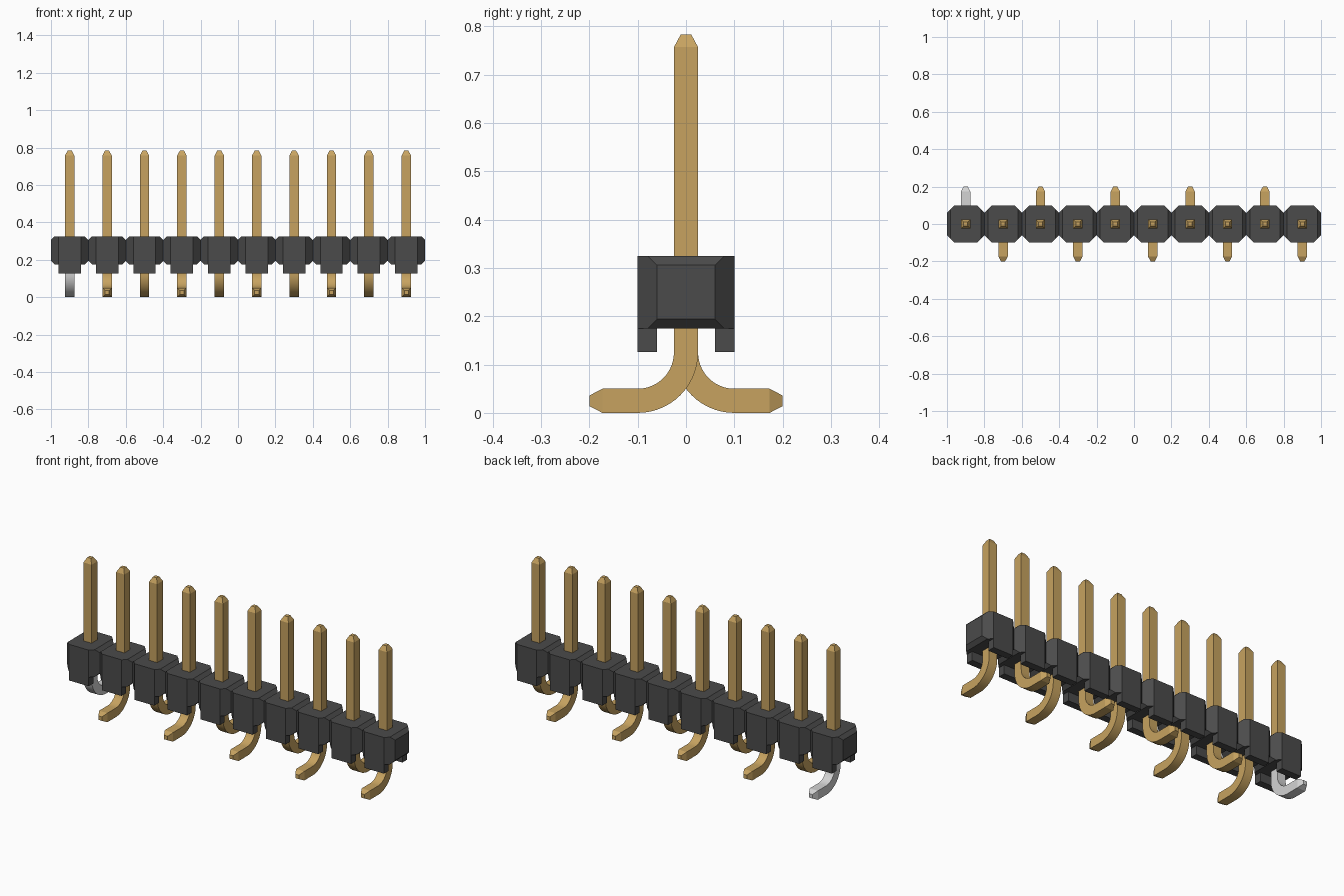
import bpy, bmesh
from math import sin, cos, pi, radians
from mathutils import Vector

cube = bpy.data.objects.get("Cube")
if cube:
    bpy.data.objects.remove(cube, do_unlink=True)

PITCH, COUNT = 0.2, 10
FIRST_X = -PITCH * (COUNT - 1) / 2


def material(name, color):
    m = bpy.data.materials.new(name)
    m.use_nodes = True
    m.diffuse_color = (*color, 1)
    m.node_tree.nodes["Principled BSDF"].inputs["Base Color"].default_value = (*color, 1)
    return m


def finish(name, bm, mats):
    bmesh.ops.recalc_face_normals(bm, faces=bm.faces)
    mesh = bpy.data.meshes.new(name)
    bm.to_mesh(mesh)
    bm.free()
    for m in mats:
        mesh.materials.append(m)
    return mesh


def place(name, mesh, location, turn=0):
    ob = bpy.data.objects.new(name, mesh)
    ob.location = location
    ob.rotation_euler.z = turn
    bpy.context.collection.objects.link(ob)
    return ob


black = material("black plastic", (0.07, 0.07, 0.07))
gold = material("gold plating", (0.57, 0.365, 0.117))
silver = material("silver plating", (0.65, 0.65, 0.65))


# Housing segment: octagonal block with bevelled end edges
def housing_mesh():
    half, flat, bevel = 0.1, 0.06, 0.019
    low, high = 0.175, 0.325
    bm = bmesh.new()
    for sx in (-1, 1):
        for sy in (-1, 1):
            for z, inward in ((low, bevel), (high, -bevel)):
                bm.verts.new((sx * flat, sy * half, z))
                bm.verts.new((sx * (half - bevel), sy * (flat + bevel), z))
                bm.verts.new((sx * half, sy * flat, z + inward))
    bmesh.ops.convex_hull(bm, input=bm.verts)
    bmesh.ops.dissolve_limit(bm, angle_limit=0.01, verts=bm.verts, edges=bm.edges)

    # Standoff feet: front and back strips pulled down from the underside
    for axis in (Vector((1, 0, 0)), Vector((0, 1, 0))):
        for s in (-1, 1):
            bmesh.ops.bisect_plane(bm, geom=bm.verts[:] + bm.edges[:] + bm.faces[:],
                                   plane_co=axis * s * flat, plane_no=axis)
    bm.normal_update()
    strips = []
    for f in bm.faces:
        c = f.calc_center_median()
        if abs(c.z - low) < 0.001 and abs(c.x) < flat - 0.001 and abs(c.y) > flat + 0.001:
            strips.append(f)
    result = bmesh.ops.extrude_face_region(bm, geom=strips)
    moved = [v for v in result["geom"] if isinstance(v, bmesh.types.BMVert)]
    bmesh.ops.translate(bm, verts=moved, vec=(0, 0, -0.049))
    bmesh.ops.delete(bm, geom=[f for f in strips if f.is_valid], context="FACES_ONLY")
    bmesh.ops.dissolve_limit(bm, angle_limit=0.01, verts=bm.verts, edges=bm.edges)
    return finish("housing", bm, [black])


# Bent pin: square section swept down, round the bend and out along +y
def pin_mesh(name, lower):
    h, tip, r, split = 0.025, 0.011, 0.1, 0.25
    # Each station: y, z, bend angle, half thickness
    path = [(0, 0.783, 0, tip), (0, 0.757, 0, h), (0, split, 0, h)]
    steps = 14
    for i in range(steps + 1):
        a = pi / 2 * i / steps
        path.append((r - r * cos(a), h + r - r * sin(a), a, h))
    path += [(0.173, h, pi / 2, h), (0.2, h, pi / 2, tip)]
    bm = bmesh.new()
    rings = []
    for y, z, a, t in path:
        rings.append([bm.verts.new((u * t, y + v * t * cos(a), z + v * t * sin(a)))
                      for u, v in ((-1, -1), (1, -1), (1, 1), (-1, 1))])
    for p, q in zip(rings, rings[1:]):
        for k in range(4):
            n = (k + 1) % 4
            bm.faces.new((p[k], p[n], q[n], q[k]))
    bm.faces.new(rings[0])
    bm.faces.new(rings[-1])
    for f in bm.faces:
        f.smooth = True
        f.material_index = int(f.calc_center_median().z < split)
    mesh = finish(name, bm, [gold, lower])
    mesh.set_sharp_from_angle(angle=radians(15))
    return mesh


# Housing row
housing = place("housing", housing_mesh(), (FIRST_X, 0, 0))
row = housing.modifiers.new("row", "ARRAY")
row.count = COUNT
row.use_relative_offset = False
row.use_constant_offset = True
row.constant_offset_displace = (PITCH, 0, 0)

# Pins, with feet alternating back and front; the first has a silver foot
marked_pin = pin_mesh("first_pin", silver)
plain_pin = pin_mesh("pin", gold)
for i in range(COUNT):
    place(f"pin_{i + 1}", plain_pin if i else marked_pin,
          (FIRST_X + i * PITCH, 0, 0), pi * (i % 2))
